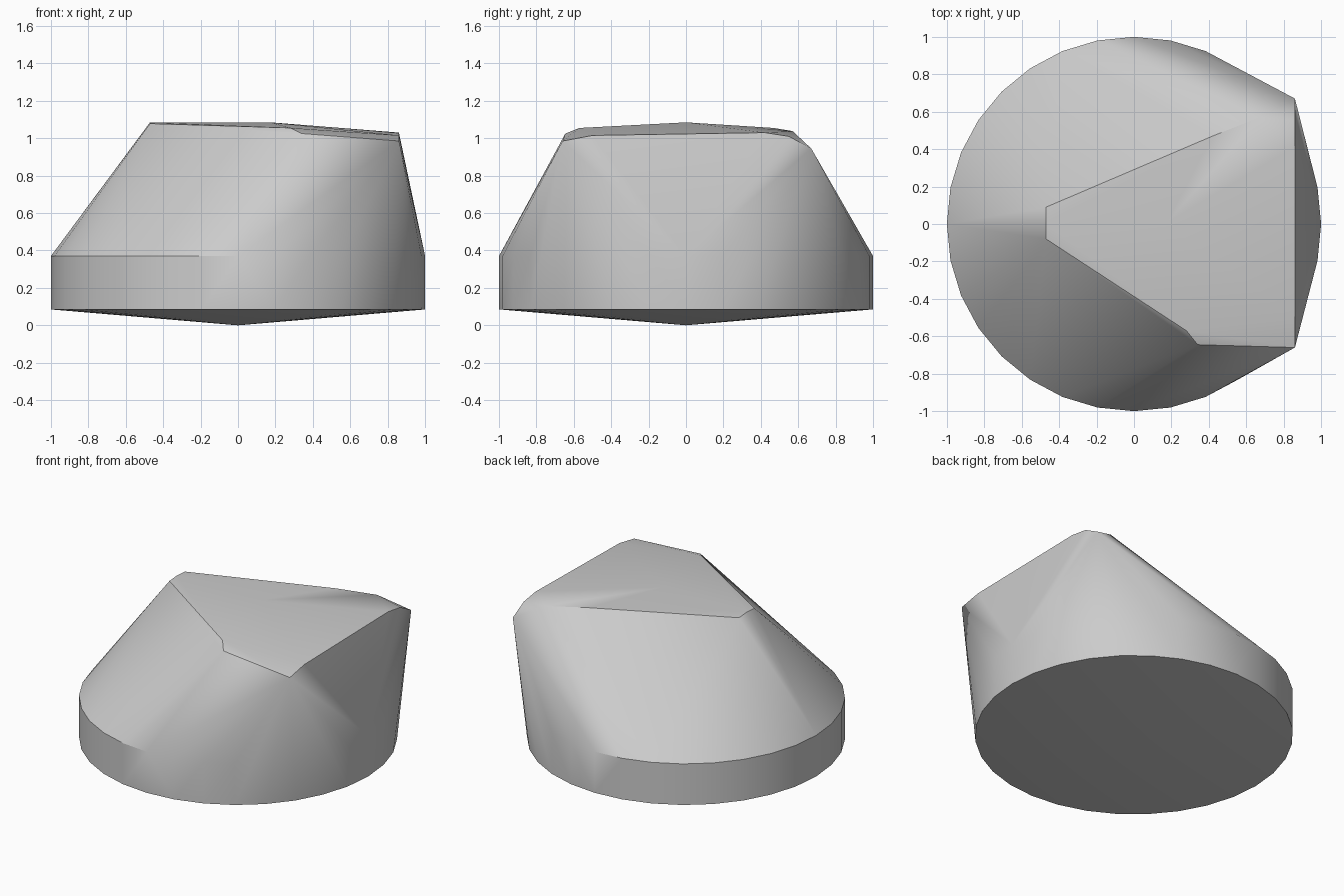
import bpy, bmesh
from math import cos, sin, tau, radians

cube = bpy.data.objects.get("Cube")
if cube:
    bpy.data.objects.remove(cube, do_unlink=True)

# Single plain grey
grey = bpy.data.materials.new("plain_grey")
grey.use_nodes = True
color = (0.6, 0.6, 0.6, 1)
grey.diffuse_color = color
grey.node_tree.nodes["Principled BSDF"].inputs["Base Color"].default_value = color

SEGMENTS = 32
# Round base: two rings above a shallow point
points = [(0, 0, 0)]
for z in (0.085, 0.37):
    for i in range(SEGMENTS):
        a = tau * i / SEGMENTS
        points.append((cos(a), sin(a), z))

# Short crest on the left slope and the gently domed top
points += [(-0.47, -0.08, 1.078), (-0.47, 0, 1.085), (-0.47, 0.09, 1.078),
           (0.17, 0, 1.085)]
# Front edge of the top
points += [(0.28, -0.57, 1.055), (0.34, -0.645, 1.025), (0.86, -0.66, 0.985)]
# Steep end of the top
points += [(0.86, -0.5, 1.015), (0.86, 0.42, 1.03), (0.86, 0.55, 1.01),
           (0.86, 0.67, 0.945)]
# Back ridge
points += [(0.42, 0.47, 1.055), (0.67, 0.57, 1.038)]

# Tight skin around all the profiles
bm = bmesh.new()
for p in points:
    bm.verts.new(p)
bmesh.ops.convex_hull(bm, input=bm.verts[:])
loose = [v for v in bm.verts if not v.link_faces]
bmesh.ops.delete(bm, geom=loose, context="VERTS")
bmesh.ops.recalc_face_normals(bm, faces=bm.faces[:])

mesh = bpy.data.meshes.new("faceted_body")
bm.to_mesh(mesh)
bm.free()
mesh.materials.append(grey)
body = bpy.data.objects.new("faceted_body", mesh)
bpy.context.collection.objects.link(body)

# Smooth slopes with crisp edges
bpy.ops.object.select_all(action="DESELECT")
body.select_set(True)
bpy.context.view_layer.objects.active = body
bpy.ops.object.shade_smooth_by_angle(angle=radians(30))
